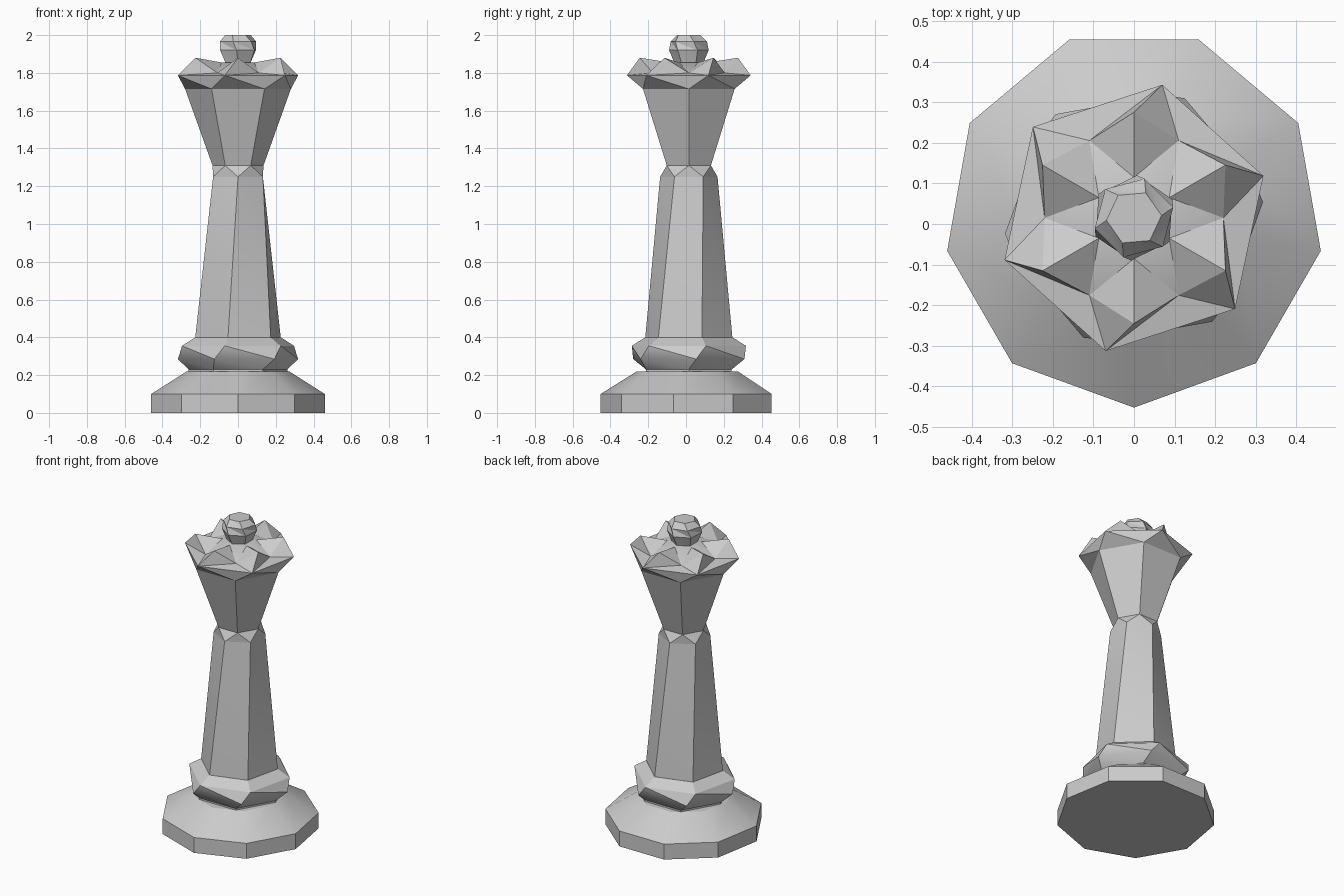
import bpy, bmesh
from math import cos, sin, radians

CENTRE_Y = 0.015

cube = bpy.data.objects.get("Cube")
if cube:
    bpy.data.objects.remove(cube)

grey = bpy.data.materials.new("stone_grey")
grey.use_nodes = True
colour = (0.6, 0.6, 0.6, 1)
grey.diffuse_color = colour
grey.node_tree.nodes["Principled BSDF"].inputs["Base Color"].default_value = colour


def ring(bm, sides, radius, z, phase):
    """Regular polygon of vertices, turned by phase degrees."""
    angles = [radians(phase + 360 * k / sides) for k in range(sides)]
    return [bm.verts.new((radius * cos(a), CENTRE_Y + radius * sin(a), z)) for a in angles]


def bridge(bm, low, high, antiprism=False):
    """Join two rings with quads, or with triangles where the rings twist."""
    n = len(low)
    for k in range(n):
        a, b, c, d = low[k], low[(k + 1) % n], high[(k + 1) % n], high[k]
        if antiprism:
            bm.faces.new((a, b, d))
            bm.faces.new((b, c, d))
        else:
            bm.faces.new((a, b, c, d))


def finish(bm, name):
    bmesh.ops.recalc_face_normals(bm, faces=bm.faces)
    mesh = bpy.data.meshes.new(name)
    bm.to_mesh(mesh)
    bm.free()
    mesh.materials.append(grey)
    obj = bpy.data.objects.new(name, mesh)
    bpy.context.collection.objects.link(obj)
    bpy.ops.object.select_all(action="DESELECT")
    obj.select_set(True)
    bpy.context.view_layer.objects.active = obj
    bpy.ops.object.shade_smooth_by_angle(angle=radians(25))


def stack(name, sides, profile, twisted=True):
    """Closed faceted solid from (radius, height, phase) rings."""
    bm = bmesh.new()
    rings = [ring(bm, sides, *p) for p in profile]
    for low, high in zip(rings, rings[1:]):
        bridge(bm, low, high, twisted)
    bm.faces.new(rings[0])
    bm.faces.new(rings[-1])
    finish(bm, name)


# Nine-sided foot with a sloping top
stack("base", 9, [(0.467, 0, -90), (0.467, 0.1, -90), (0.275, 0.22, -90)], False)

# Twisted six-sided collar, tapering column and narrow neck
stack("collar", 6, [(0.262, 0.21, 0), (0.262, 0.23, 0), (0.32, 0.285, 7),
                    (0.31, 0.355, 17), (0.237, 0.4, 17)])
stack("column", 6, [(0.237, 0.395, 17), (0.152, 1.25, 30)])
stack("neck", 6, [(0.152, 1.25, 30), (0.135, 1.31, 60)])

# Flared crown with skewed tips and a star-shaped top
bm = bmesh.new()
waist = ring(bm, 6, 0.135, 1.31, 0)
flare = ring(bm, 6, 0.28, 1.715, 0)
tips = ring(bm, 6, 0.335, 1.787, 18)
peaks = ring(bm, 6, 0.26, 1.88, 30)
valleys = ring(bm, 6, 0.22, 1.80, 0)
inner = ring(bm, 6, 0.1, 1.855, 30)
bm.faces.new(waist)
bridge(bm, waist, flare)
bridge(bm, flare, tips, True)
for k in range(6):
    n = (k + 1) % 6
    for face in ((valleys[k], tips[k], peaks[k]),
                 (tips[k], valleys[n], peaks[k]),
                 (tips[k], tips[n], valleys[n]),
                 (valleys[k], peaks[k], inner[k]),
                 (peaks[k], valleys[n], inner[k]),
                 (inner[k], valleys[n], inner[n])):
        bm.faces.new(face)
bm.faces.new(inner)
finish(bm, "crown")

# Faceted ball on top
stack("finial", 6, [(0.075, 1.85, 30), (0.105, 1.92, 26),
                    (0.1, 1.965, 15), (0.068, 2, 5)])
